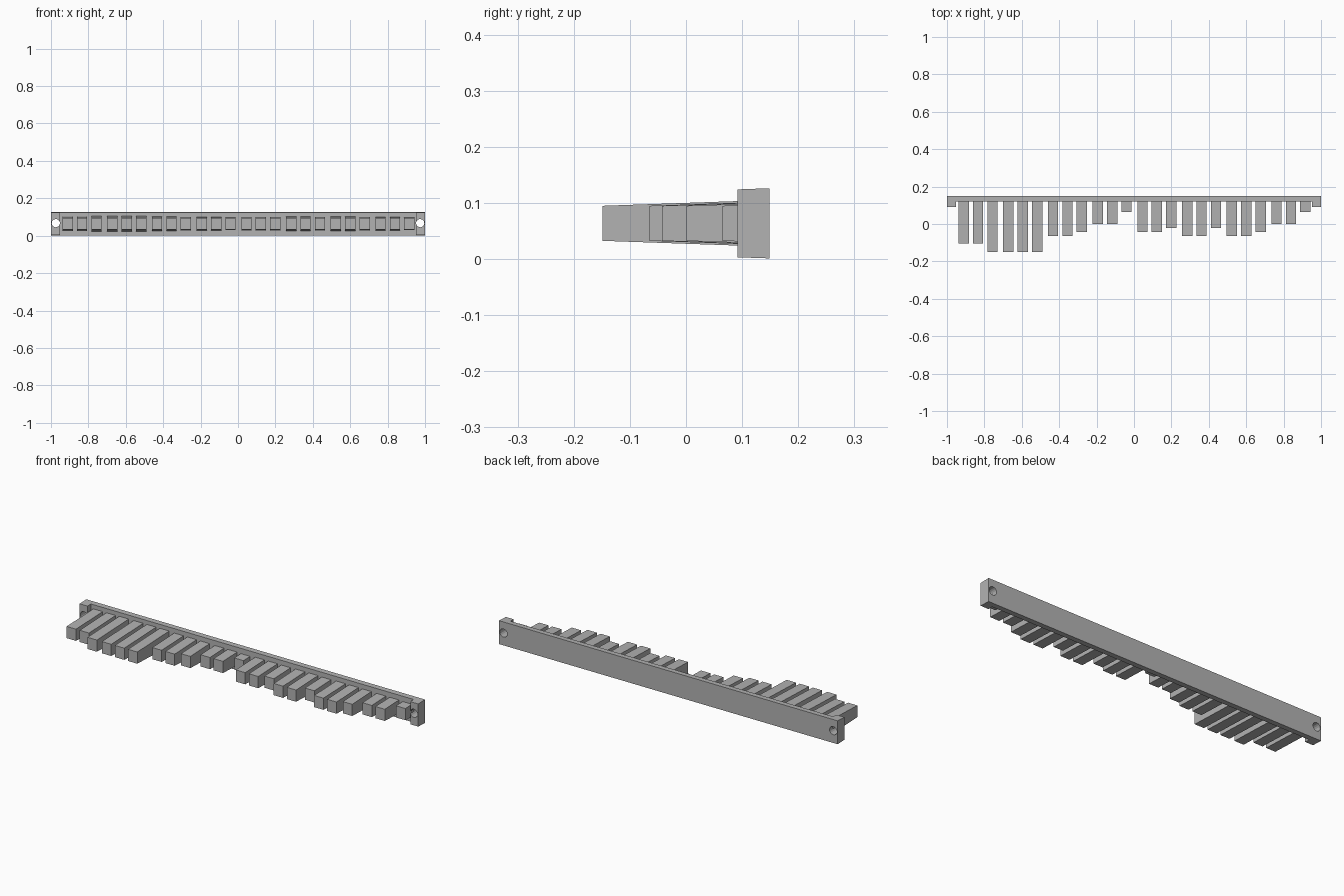
import bpy, bmesh

cube = bpy.data.objects.get("Cube")
if cube:
    bpy.data.objects.remove(cube, do_unlink=True)

MID_Z = 0.0637
DRAFT = 0.035  # moulding taper of the top and bottom faces

grey = bpy.data.materials.new("plain_grey")
grey.use_nodes = True
grey.diffuse_color = (0.45, 0.45, 0.45, 1)
grey.node_tree.nodes["Principled BSDF"].inputs["Base Color"].default_value = (0.45, 0.45, 0.45, 1)


def drafted_slab(name, outline, front_y, front_half):
    """Solid from a plan outline whose height grows towards the back."""
    bm = bmesh.new()
    rings = []
    for side in (-1, 1):
        rings.append([bm.verts.new((x, y, MID_Z + side * (front_half + DRAFT * (y - front_y))))
                      for x, y in outline])
    bm.faces.new(rings[0][::-1])
    bm.faces.new(rings[1])
    n = len(outline)
    for i in range(n):
        j = (i + 1) % n
        bm.faces.new((rings[0][i], rings[0][j], rings[1][j], rings[1][i]))
    bmesh.ops.recalc_face_normals(bm, faces=bm.faces[:])
    mesh = bpy.data.meshes.new(name)
    bm.to_mesh(mesh)
    bm.free()
    mesh.materials.append(grey)
    obj = bpy.data.objects.new(name, mesh)
    bpy.context.collection.objects.link(obj)
    return obj


# Backing bar with a forward lug at each end
END, LUG, BACK, FACE, LUG_FACE = 1.0, 0.953, 0.149, 0.12, 0.092
bar = drafted_slab("backing_bar", [
    (-END, BACK), (-END, LUG_FACE), (-LUG, LUG_FACE), (-LUG, FACE),
    (LUG, FACE), (LUG, LUG_FACE), (END, LUG_FACE), (END, BACK)], LUG_FACE, 0.0605)

# Screw holes through both lugs
for side, label in ((-1, "right"), (1, "left")):
    bpy.ops.mesh.primitive_cylinder_add(vertices=16, radius=0.022, depth=0.3,
                                        location=(side * 0.974, 0.12, 0.067),
                                        rotation=(1.5708, 0, 0))
    cutter = bpy.context.object
    cutter.name = label + "_hole_cutter"
    cutter.data.materials.append(grey)
    cutter.hide_render = True
    cutter.hide_set(True)
    cut = bar.modifiers.new(label + "_hole", "BOOLEAN")
    cut.operation = "DIFFERENCE"
    cut.solver = "EXACT"
    cut.object = cutter

# Teeth in groups of three, each with its own reach
REACH = {"a": -0.149, "b": -0.105, "c": -0.065, "d": -0.043,
         "e": -0.021, "f": 0.001, "g": 0.065}
for i, key in enumerate("bbaaaaccdffgddecceccdffg"):
    x = -0.911 + 0.239 * (i // 3) + 0.077 * (i % 3)
    tip = REACH[key]
    drafted_slab(f"tooth_{i + 1}", [
        (x - 0.0275, tip), (x + 0.0275, tip),
        (x + 0.0275, FACE + 0.01), (x - 0.0275, FACE + 0.01)], tip, 0.0312)
